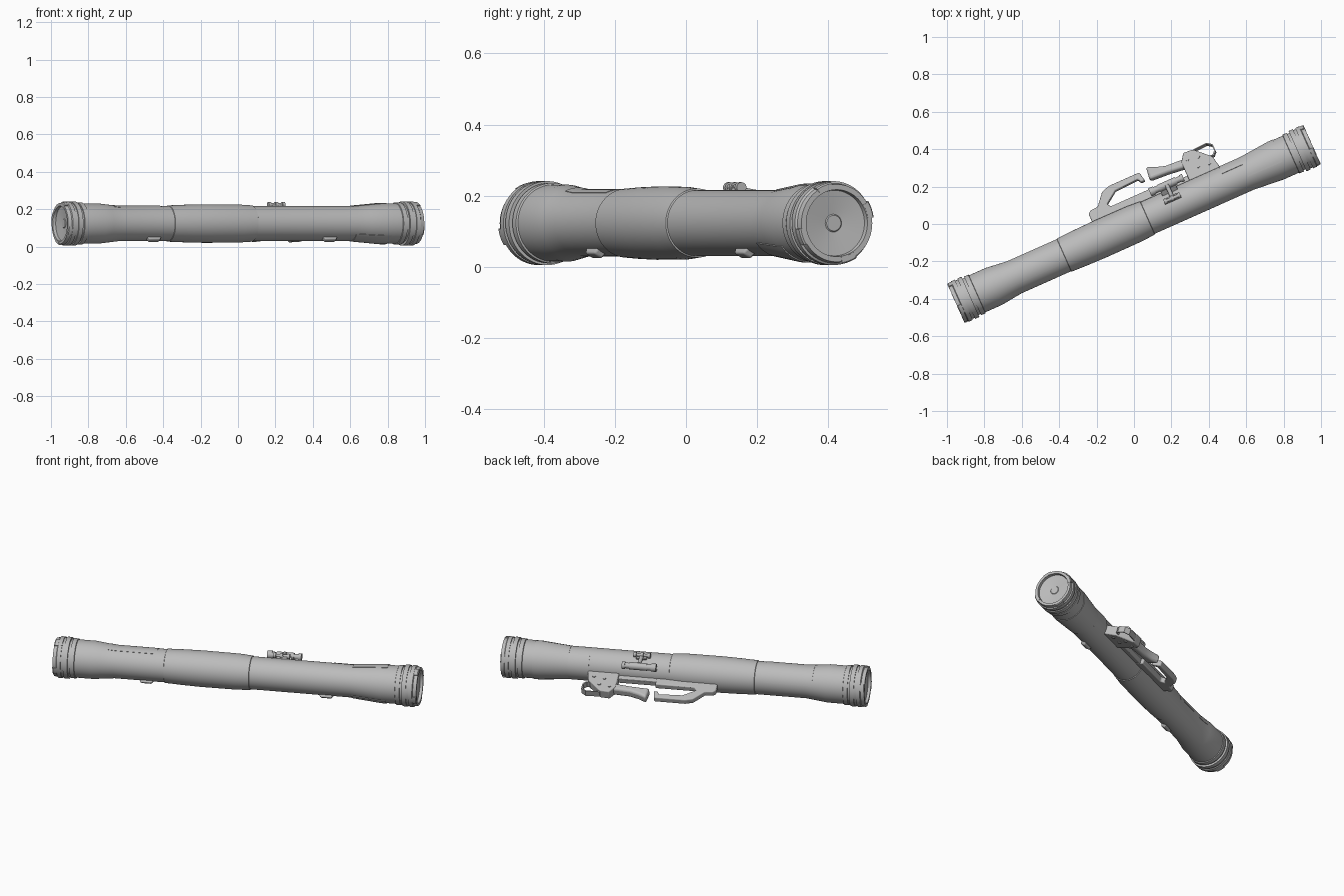
import bpy, bmesh, math
from mathutils import Matrix, Vector

old = bpy.data.objects.get("Cube")
if old:
    bpy.data.objects.remove(old, do_unlink=True)

# Single colour
grey = bpy.data.materials.new("plain_grey")
grey.use_nodes = True
COLOR = (0.5, 0.5, 0.5, 1)
grey.diffuse_color = COLOR
grey.node_tree.nodes["Principled BSDF"].inputs["Base Color"].default_value = COLOR

# Local frame: x along the tube, y outward to the grip side, z up
FRAME = Matrix.Translation((0, 0, 0.123)) @ Matrix.Rotation(math.radians(24), 4, 'Z')


def finish(name, bm, local=Matrix(), bevel=0):
    bmesh.ops.remove_doubles(bm, verts=bm.verts, dist=1e-5)
    bmesh.ops.recalc_face_normals(bm, faces=bm.faces)
    me = bpy.data.meshes.new(name)
    bm.to_mesh(me)
    bm.free()
    me.transform(FRAME @ local)
    me.materials.append(grey)
    ob = bpy.data.objects.new(name, me)
    bpy.context.collection.objects.link(ob)
    bpy.ops.object.select_all(action='DESELECT')
    ob.select_set(True)
    bpy.context.view_layer.objects.active = ob
    bpy.ops.object.shade_smooth_by_angle(angle=math.radians(35))
    if bevel:
        mod = ob.modifiers.new("soft_edges", 'BEVEL')
        mod.width, mod.segments, mod.limit_method = bevel, 3, 'ANGLE'
    return ob


def revolve(name, profile, start=0, end=360, steps=64, local=Matrix()):
    """Turn (x, radius) points about x; a partial turn closes the section."""
    full = end - start == 360
    bm = bmesh.new()
    rings = []
    for i in range(steps if full else steps + 1):
        a = math.radians(start + (end - start) * i / steps)
        rings.append([bm.verts.new((x, r * math.cos(a), r * math.sin(a))) for x, r in profile])
    count = len(profile)
    for i in range(steps):
        a, b = rings[i], rings[(i + 1) % len(rings)]
        for j in range(count - 1 if full else count):
            k = (j + 1) % count
            bm.faces.new((a[j], a[k], b[k], b[j]))
    if not full:
        bm.faces.new(rings[0])
        bm.faces.new(rings[-1])
    return finish(name, bm, local)


def prism(name, points, thick, roll=0, bevel=0.006):
    """Extrude an (x, distance from axis) outline, rolled about the tube."""
    bm = bmesh.new()
    face = bm.faces.new([bm.verts.new((x, r, -thick / 2)) for x, r in points])
    ext = bmesh.ops.extrude_face_region(bm, geom=[face])
    bmesh.ops.translate(bm, vec=(0, 0, thick),
                        verts=[v for v in ext["geom"] if isinstance(v, bmesh.types.BMVert)])
    return finish(name, bm, Matrix.Rotation(math.radians(roll), 4, 'X'), bevel)


def rod(name, p, q, r, local=Matrix(), steps=20):
    p, q = Vector(p), Vector(q)
    d = q - p
    turn = Vector((1, 0, 0)).rotation_difference(d).to_matrix().to_4x4()
    return revolve(name, [(0, 0), (0, r), (d.length, r), (d.length, 0)], 0, 360, steps,
                   local @ Matrix.Translation(p) @ turn)


# Main tube with flared ends and a swollen middle sleeve
BODY = [(-0.92, .108), (-0.82, .108), (-0.77, .102), (-0.7, .094), (-0.41, .094),
        (-0.408, .097), (-0.3, .101), (-0.2, .103), (0.0, .102), (0.078, .097),
        (0.08, .093), (0.66, .093), (0.74, .1), (0.83, .108), (0.92, .108)]
revolve("launch_tube", BODY)


def radius(x):
    for (a, ra), (b, rb) in zip(BODY, BODY[1:]):
        if a <= x <= b:
            return ra + (rb - ra) * (x - a) / (b - a)


def shell(name, stations, start, end, lift):
    outer = [(x, radius(x) + lift) for x in stations]
    inner = [(x, radius(x) - 0.004) for x in reversed(stations)]
    revolve(name, outer + inner, start, end, 40)


# Raised panels wrapped on the tube
shell("label_panel", [-0.74, -0.7, -0.46], 10, 115, 0.0015)
shell("side_cover", [0.66, 0.74, 0.83, 0.86], -144, 100, 0.003)
shell("side_cover_tongue", [0.54, 0.66], -60, 55, 0.003)

# Matching end caps with grooves, recessed discs and rim lugs
CAP = [(0.915, .1), (0.92, .113), (0.945, .113), (0.945, .106), (0.957, .106),
       (0.957, .118), (0.982, .118), (0.982, .112), (0.996, .112), (0.996, .118),
       (1.018, .118), (1.022, .112), (1.042, .109), (1.042, .094), (1.026, .092),
       (1.018, .025), (1.021, .022), (1.021, 0)]
LUG = [(1.0, .1), (1.0, .118), (1.038, .116), (1.043, .112), (1.043, .096)]
for side, label in ((1, "rear"), (-1, "front")):
    revolve(label + "_end_cap", [(side * x, r) for x, r in CAP])
    for k in range(4):
        mid = 20 + 90 * k
        revolve(f"{label}_cap_lug_{k + 1}", [(side * x, r) for x, r in LUG],
                mid - 12, mid + 12, 8)

# Sling loops under the far side
for x, label in ((-0.515, "front"), (0.515, "rear")):
    prism(label + "_sling_loop", [(x - .045, .085), (x - .03, .108), (x + .03, .108),
                                  (x + .045, .085)], 0.03, -121)

# Grip assembly in a plane leaning below the side
LEAN = -18
LEANED = Matrix.Rotation(math.radians(LEAN), 4, 'X')
prism("hand_guard", [(-.2, .09), (-.2, .15), (-.185, .165), (-.14, .168), (-.085, .235),
                     (-.04, .249), (.137, .249), (.148, .195), (.125, .195), (.115, .217),
                     (-.02, .21), (-.088, .16), (-.075, .14), (.15, .14), (.15, .09)], 0.034, LEAN)
prism("mount_rail", [(.14, .088), (.14, .122), (.4, .122), (.4, .088)], 0.03, LEAN, 0.004)
prism("pistol_grip", [(.172, .185), (.182, .262), (.225, .24), (.28, .222), (.385, .215),
                      (.385, .165), (.28, .178)], 0.052, LEAN, 0.014)
prism("trigger_housing", [(.365, .085), (.365, .2), (.395, .245), (.45, .24), (.49, .2),
                          (.53, .16), (.545, .085)], 0.056, LEAN)
for k, (x, r) in enumerate(((.4, .2), (.46, .19), (.44, .14), (.5, .13))):
    rod(f"housing_bolt_{k + 1}", (x, r, -.033), (x, r, .033), 0.009, LEANED)

# Folding wire loop behind the housing
LOOP = [(.43, .215), (.45, .242), (.53, .246), (.558, .225), (.558, .185), (.54, .165), (.48, .17)]
for k, (a, b) in enumerate(zip(LOOP, LOOP[1:])):
    prism(f"trigger_loop_{k + 1}", [(a[0], a[1]), (b[0], b[1]),
          (b[0] * .9 + .049, b[1] * .85 + .031), (a[0] * .9 + .049, a[1] * .85 + .031)],
          0.036, LEAN, 0)

# Sight tube beside the top
scope = Matrix.Translation((0, 0.12, 0.065))
revolve("sight_tube", [(.15, 0), (.15, .015), (.146, .017), (.146, .023), (.175, .023),
                       (.175, .018), (.2, .018), (.2, .021), (.3, .021), (.3, .016),
                       (.325, .016), (.325, .021), (.342, .021), (.342, 0)],
        steps=28, local=scope)
prism("sight_bracket", [(.2, .085), (.2, .13), (.29, .13), (.29, .085)], 0.022, 30, 0.003)

# Adjuster knobs above the sight
rod("adjuster_shaft", (.195, .042, .1), (.29, .042, .1), 0.009)
for k, x in enumerate((.195, .235, .275)):
    rod(f"adjuster_knob_{k + 1}", (x, .042, .1), (x + .015, .042, .1), 0.015)
rod("adjuster_arm", (.245, .03, .096), (.245, .12, .08), 0.011)
prism("adjuster_foot", [(.215, .085), (.215, .104), (.275, .104), (.275, .085)], 0.03, 64, 0.003)
